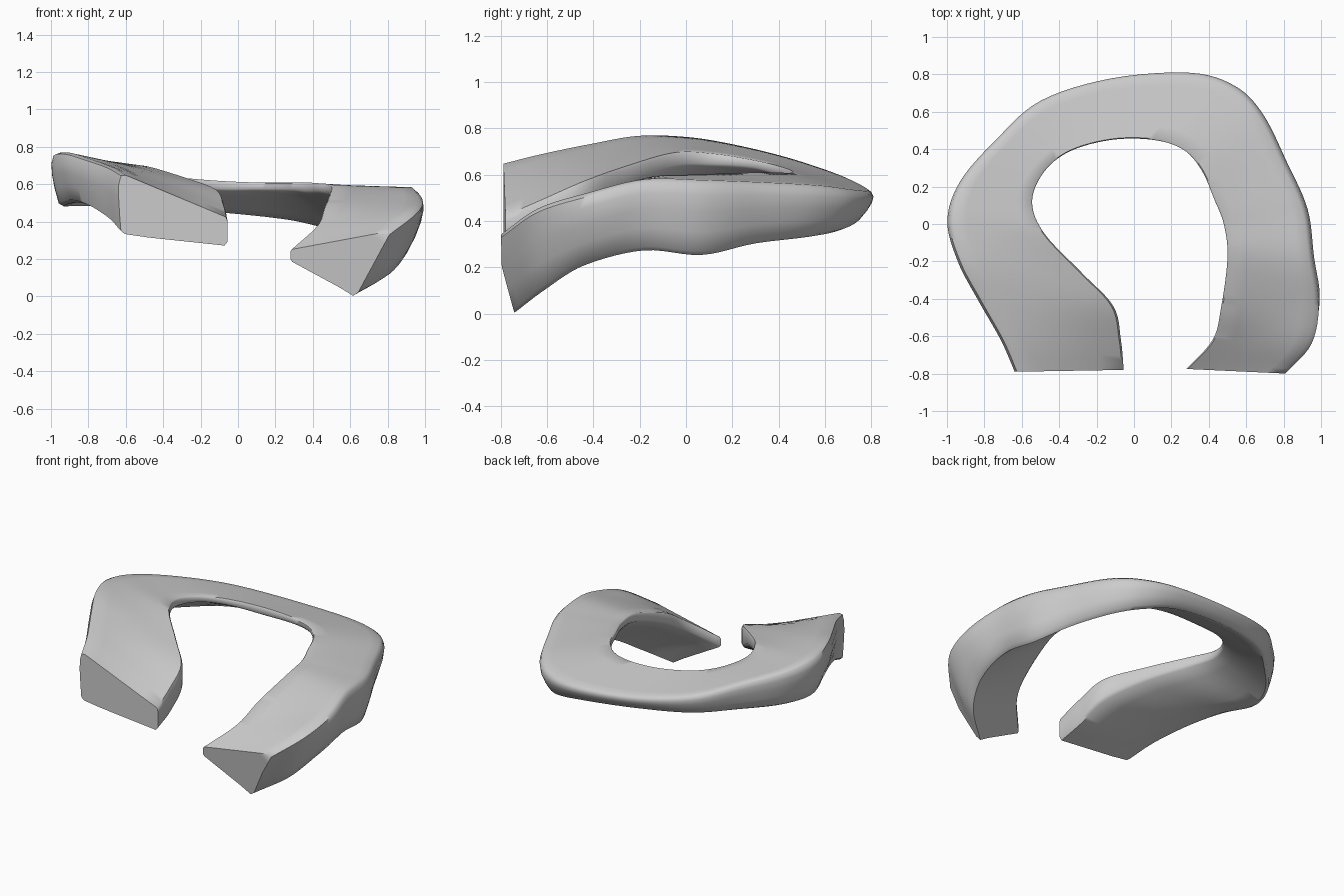
import bpy, bmesh
from mathutils import Vector

if "Cube" in bpy.data.objects:
    bpy.data.objects.remove(bpy.data.objects["Cube"])

# Outer rim stations, left tip round the back to right tip:
# x, y, top z, bottom z, inset of the bottom edge (fraction of width)
OUTER = [
    (-.64, -.79, .665, .33, .03), (-.715, -.62, .705, .40, .05), (-.835, -.41, .745, .47, .07),
    (-.945, -.20, .778, .50, .10), (-1.0, .02, .767, .48, .10), (-.93, .23, .73, .48, .12),
    (-.74, .45, .675, .48, .14), (-.50, .66, .605, .47, .16), (-.12, .78, .55, .45, .18),
    (.30, .81, .525, .41, .18), (.54, .74, .53, .36, .18), (.69, .59, .55, .33, .16),
    (.82, .33, .565, .30, .14), (.93, .08, .575, .25, .13), (.965, -.18, .58, .27, .14),
    (1.0, -.42, .525, .21, .22), (.96, -.64, .46, .10, .30), (.82, -.80, .35, .0, .35)]
# Inner edge stations: x, y, top z, bottom z
INNER = [
    (-.055, -.78, .42, .27), (-.07, -.62, .49, .32), (-.11, -.44, .57, .42),
    (-.28, -.26, .635, .54), (-.48, -.05, .695, .63), (-.545, .12, .69, .64),
    (-.48, .28, .665, .63), (-.34, .39, .64, .60), (-.12, .45, .62, .57),
    (.10, .45, .61, .57), (.26, .40, .61, .57), (.36, .29, .61, .56),
    (.43, .13, .605, .56), (.48, 0, .60, .55), (.50, -.18, .585, .53),
    (.465, -.45, .49, .42), (.42, -.62, .38, .31), (.28, -.775, .25, .19)]


def spline(rows, steps=6):
    """Smooth curve of any dimension through the rows (Catmull-Rom)."""
    p = [Vector(r) for r in rows]
    p = [p[0] * 2 - p[1]] + p + [p[-1] * 2 - p[-2]]
    out = []
    for i in range(1, len(p) - 2):
        a, b, c, d = p[i - 1:i + 3]
        for k in range(steps):
            t = k / steps
            out.append(0.5 * (2 * b + (c - a) * t + (2 * a - 5 * b + 4 * c - d) * t * t
                              + (3 * b - a - 3 * c + d) * t ** 3))
    return out + [p[-2]]


def section(o, i):
    """Wedge cross-section: flat top, bulging outer wall, sloping underside."""
    ox, oy, ot, ob, inset = o
    ix, iy, it, ib = i

    def pt(f, z):
        # the right tip leans back towards its lowest point
        lean = max(0, .2 - z) * .25
        return Vector((ox + (ix - ox) * f, oy + (iy - oy) * f + lean, z))
    h = ot - ob
    top = [pt(f, ot + (it - ot) * f) for f in (.985, .8, .6, .4, .2, .07)]
    # the wall turns from bulging to straight where the bottom is deeply inset
    straight = min(1, max(0, (inset - .18) / .15))
    wall = []
    for t, bulge in ((.06, .025), (.2, .004), (.42, inset * .12),
                     (.68, inset * .4), (.94, inset * .8)):
        wall.append(pt(bulge + (inset * t - bulge) * straight, ot - t * h))
    wall.append(pt(inset + .03, ob + .01 * h))
    under = [pt(inset + (1 - inset) * t, ob + (ib - ob) * t) for t in (.25, .5, .75, .97)]
    edge = [pt(1, ib + (it - ib) * .15), pt(1, ib + (it - ib) * .85)]
    return top + wall + under + edge


# Curved wedge body lofted through the sections
bm = bmesh.new()
rings = [[bm.verts.new(v) for v in section(o, i)]
         for o, i in zip(spline(OUTER), spline(INNER))]
for a, b in zip(rings, rings[1:]):
    for k in range(len(a)):
        n = (k + 1) % len(a)
        bm.faces.new((a[k], a[n], b[n], b[k]))
# Flat cut ends
bm.faces.new(rings[0])
bm.faces.new(rings[-1][::-1])
bmesh.ops.recalc_face_normals(bm, faces=bm.faces[:])

mesh = bpy.data.meshes.new("curved_wedge")
bm.to_mesh(mesh)
bm.free()
body = bpy.data.objects.new("curved_wedge", mesh)
bpy.context.collection.objects.link(body)
bpy.context.view_layer.objects.active = body
body.select_set(True)
bpy.ops.object.shade_smooth_by_angle(angle=0.9)
